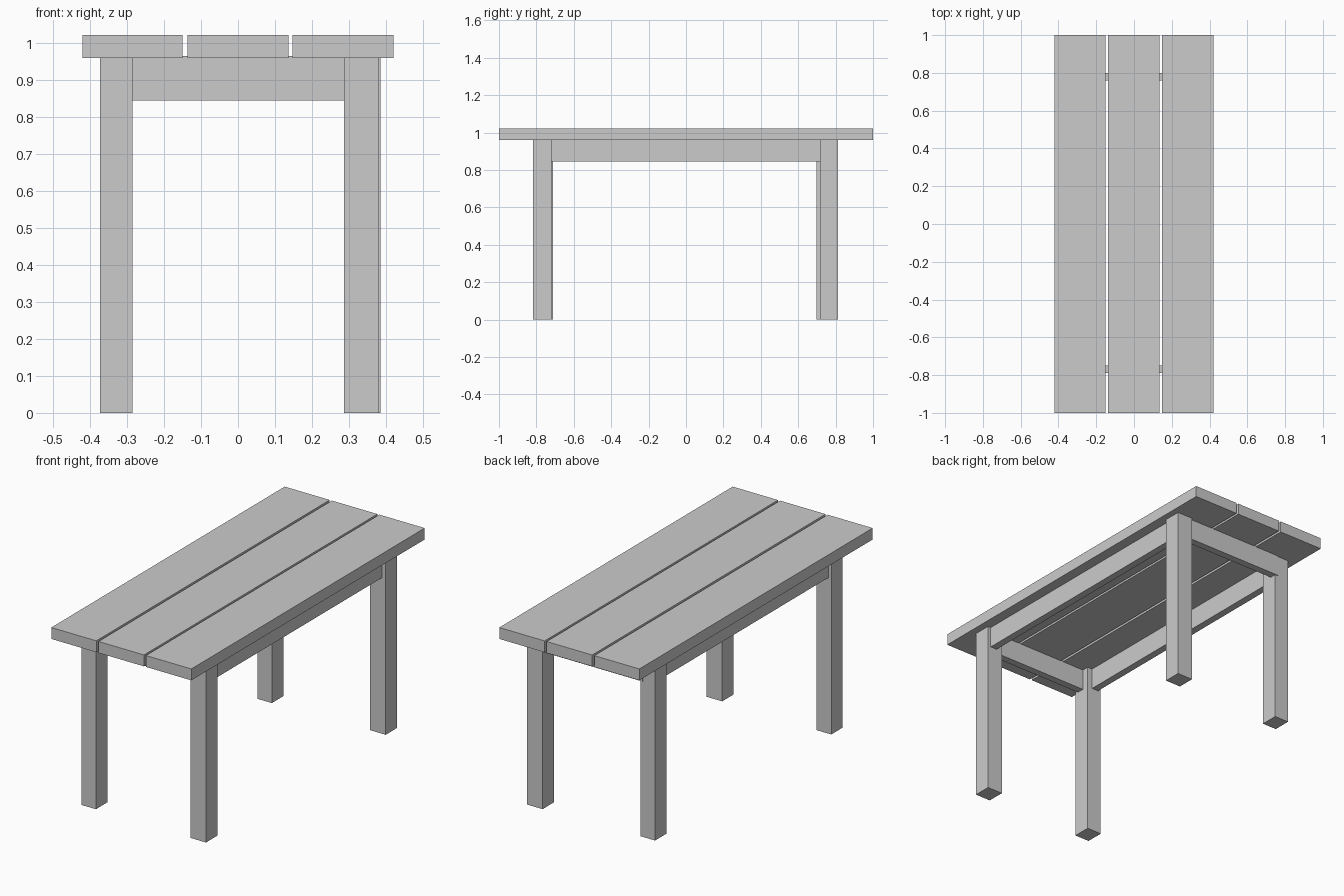
import bpy

if "Cube" in bpy.data.objects:
    bpy.data.objects.remove(bpy.data.objects["Cube"])


def box(name, x, y, z):
    """Box from (min, max) ranges on each axis."""
    bpy.ops.mesh.primitive_cube_add(
        size=1, location=[(a + b) / 2 for a, b in (x, y, z)])
    ob = bpy.context.object
    ob.name = name
    ob.scale = [b - a for a, b in (x, y, z)]
    bpy.ops.object.transform_apply(location=False, rotation=False, scale=True)
    return ob


# Table top: three long planks with narrow gaps
for name, x in (("left", (-0.42, -0.15)),
                ("middle", (-0.137, 0.136)),
                ("right", (0.148, 0.42))):
    box(name + "_plank", x, (-1, 1), (0.96, 1.022))

# Legs, slightly uneven as in a hand-built table
for name, x, y in (("front_left", (-0.373, -0.285), (-0.81, -0.712)),
                   ("front_right", (0.287, 0.38), (-0.817, -0.72)),
                   ("back_left", (-0.371, -0.285), (0.697, 0.795)),
                   ("back_right", (0.291, 0.385), (0.716, 0.813))):
    box(name + "_leg", x, y, (0, 0.961))

# Long side aprons, set a little inside the outer leg faces
for name, x in (("left", (-0.355, -0.315)), ("right", (0.322, 0.362))):
    box(name + "_apron", x, (-0.73, 0.725), (0.845, 0.962))

# End aprons
for name, y in (("front", (-0.79, -0.75)), ("back", (0.76, 0.8))):
    box(name + "_apron", (-0.30, 0.30), y, (0.845, 0.966))
